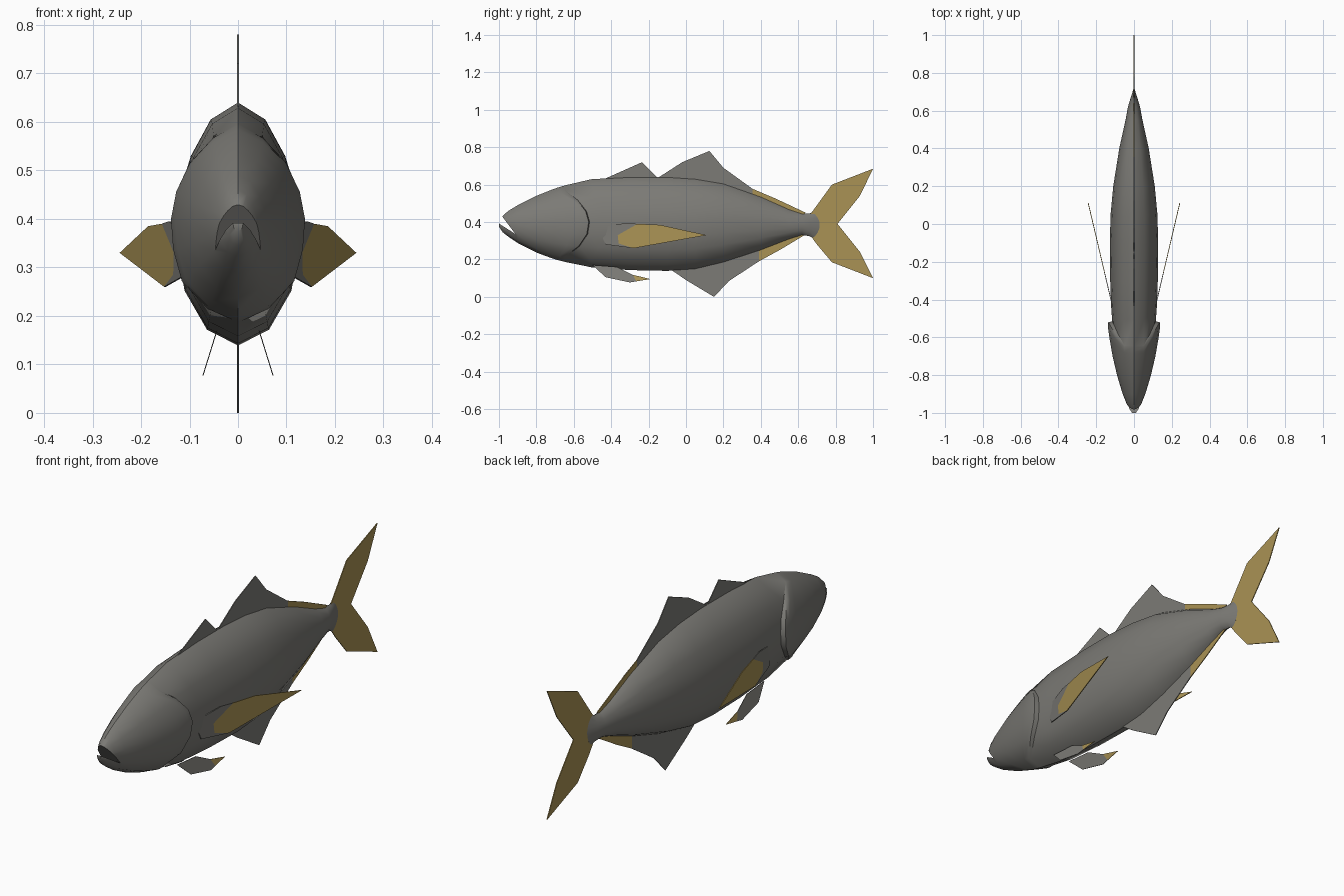
import bpy, bmesh
from mathutils import Vector

if "Cube" in bpy.data.objects:
    bpy.data.objects.remove(bpy.data.objects["Cube"])


def material(name, rgb):
    m = bpy.data.materials.new(name)
    m.diffuse_color = (*rgb, 1)
    m.use_nodes = True
    m.node_tree.nodes["Principled BSDF"].inputs["Base Color"].default_value = m.diffuse_color
    return m


GREY = material("grey skin", (0.20, 0.196, 0.18))
GOLD = material("golden fin", (0.40, 0.29, 0.09))


def finish(name, bm, mat):
    bmesh.ops.recalc_face_normals(bm, faces=bm.faces)
    me = bpy.data.meshes.new(name)
    bm.to_mesh(me)
    bm.free()
    ob = bpy.data.objects.new(name, me)
    bpy.context.collection.objects.link(ob)
    me.materials.append(mat)
    return ob


def plate(name, pts, mat, x_of=lambda y, z: 0.0, half=0.002):
    """Thin slab from a side outline of (y, z); x_of tilts it."""
    bm = bmesh.new()
    sides = [[bm.verts.new((x_of(y, z) + s * half, y, z)) for y, z in pts] for s in (-1, 1)]
    for s in sides:
        bm.faces.new(s)
    n = len(pts)
    for i in range(n):
        j = (i + 1) % n
        bm.faces.new((sides[0][i], sides[0][j], sides[1][j], sides[1][i]))
    return finish(name, bm, mat)


# Body profile: y, top z, bottom z, half width
PROFILE = [
    (-1.0, 0.405, 0.375, 0.010), (-0.98, 0.432, 0.345, 0.024), (-0.95, 0.46, 0.322, 0.040),
    (-0.9, 0.49, 0.288, 0.060), (-0.8, 0.54, 0.237, 0.090), (-0.7, 0.58, 0.20, 0.110),
    (-0.6, 0.61, 0.175, 0.118), (-0.5, 0.63, 0.157, 0.122), (-0.3, 0.64, 0.143, 0.126),
    (-0.1, 0.64, 0.139, 0.128), (0.05, 0.63, 0.149, 0.124), (0.2, 0.605, 0.185, 0.110),
    (0.4, 0.535, 0.25, 0.078), (0.55, 0.468, 0.308, 0.045), (0.62, 0.445, 0.33, 0.032),
    (0.66, 0.445, 0.325, 0.020), (0.70, 0.455, 0.312, 0.003)]
SECTION = [(0, 1), (0.44, 0.86), (0.76, 0.56), (0.93, 0.28), (1, 0.03),
           (0.97, -0.25), (0.86, -0.55), (0.5, -0.87), (0, -1)]
SECTION += [(-a, b) for a, b in SECTION[-2:0:-1]]


def profile(y):
    for a, b in zip(PROFILE, PROFILE[1:]):
        if y <= b[0]:
            f = (y - a[0]) / (b[0] - a[0])
            return [p + (q - p) * f for p, q in zip(a[1:], b[1:])]
    return PROFILE[-1][1:]


# Rings: y, gill curve weight, gill cover bulge
RINGS = [(p[0], 0, 0) for p in PROFILE if p[0] < -0.75]
RINGS += [(-0.7, 0.2, 0.03), (-0.61, 0.6, 0.10), (-0.545, 1, 0.15), (-0.52, 1, 0.13),
          (-0.515, 1, -0.05), (-0.44, 0.5, -0.02)]
RINGS += [(p[0], 0, 0) for p in PROFILE if p[0] > -0.35]

bm = bmesh.new()
loops = []
for y, weight, bulge in RINGS:
    loop = []
    for sx, t in SECTION:
        top, bot, w = profile(y)
        z = (top + bot) / 2 + t * (top - bot) / 2
        y2 = y - weight * min(0.13, 3.5 * (z - 0.39) ** 2)
        top, bot, w = profile(y2)
        z = (top + bot) / 2 + t * (top - bot) / 2
        mask = max(0, 1 - (abs(z - 0.37) / 0.21) ** 4)
        if y >= 0.70:
            y2 = 0.68 + 0.035 * (1 - t * t)
        loop.append(bm.verts.new((sx * w * (1 + bulge * mask), y2, z)))
    loops.append(loop)
for a, b in zip(loops, loops[1:]):
    for i in range(16):
        j = (i + 1) % 16
        bm.faces.new((a[i], a[j], b[j], b[i]))
bm.faces.new(loops[0])
bm.faces.new(loops[-1])
body = finish("body", bm, GREY)

# Mouth opening cut as a wedge
cutter = plate("mouth_cutter", [(-0.912, 0.336), (-1.05, 0.52), (-1.05, 0.418), (-1.0, 0.392)],
               GREY, half=0.2)
cutter.hide_render = True
bpy.context.view_layer.objects.active = body
body.select_set(True)
mod = body.modifiers.new("mouth", "BOOLEAN")
mod.operation = "DIFFERENCE"
mod.solver = "EXACT"
mod.object = cutter
bpy.ops.object.modifier_apply(modifier=mod.name)
bpy.data.objects.remove(cutter)
bpy.ops.object.select_all(action="DESELECT")
body.select_set(True)
bpy.ops.object.shade_smooth_by_angle(angle=0.75)

# Dorsal fins
plate("front_dorsal_fin", [(-0.46, 0.62), (-0.235, 0.72), (-0.15, 0.635), (-0.2, 0.6)], GREY)
plate("rear_dorsal_fin", [(-0.16, 0.63), (-0.02, 0.72), (0.125, 0.78), (0.2, 0.69),
                          (0.355, 0.578), (0.355, 0.52), (0.1, 0.58)], GREY)
plate("rear_dorsal_fin_edge", [(0.355, 0.578), (0.48, 0.525), (0.64, 0.45), (0.6, 0.42),
                               (0.355, 0.52)], GOLD)

# Anal fin
plate("anal_fin", [(-0.08, 0.145), (0.0, 0.09), (0.15, 0.0), (0.23, 0.085), (0.39, 0.19),
                   (0.39, 0.27), (0.1, 0.19)], GREY)
plate("anal_fin_edge", [(0.39, 0.19), (0.5, 0.25), (0.63, 0.328), (0.6, 0.36), (0.39, 0.27)], GOLD)

# Tail fin
plate("tail_fin", [(0.66, 0.435), (0.70, 0.49), (0.78, 0.6), (1.0, 0.685), (0.93, 0.54),
                   (0.81, 0.39), (0.93, 0.24), (1.0, 0.1), (0.78, 0.185), (0.70, 0.28),
                   (0.66, 0.335)], GOLD)

# Paired pectoral and pelvic fins
for side, s in (("left", 1), ("right", -1)):
    pec = lambda y, z: s * (0.127 + 0.235 * (y + 0.38))
    plate(side + "_pectoral_base", [(-0.47, 0.37), (-0.32, 0.395), (-0.26, 0.39), (-0.365, 0.33),
                                    (-0.36, 0.285), (-0.28, 0.26), (-0.43, 0.28)], GREY, pec)
    plate(side + "_pectoral_fin", [(-0.365, 0.33), (-0.26, 0.39), (-0.14, 0.385), (0.11, 0.33),
                                   (-0.28, 0.26), (-0.36, 0.285)], GOLD, pec)
    pel = lambda y, z: s * (0.045 + 0.31 * (0.165 - z))
    plate(side + "_pelvic_fin", [(-0.5, 0.17), (-0.43, 0.105), (-0.3, 0.077), (-0.265, 0.083),
                                 (-0.285, 0.118), (-0.37, 0.16)], GREY, pel, 0.001)
    plate(side + "_pelvic_tip", [(-0.265, 0.083), (-0.19, 0.095), (-0.285, 0.118)],
          GOLD, pel, 0.001)
